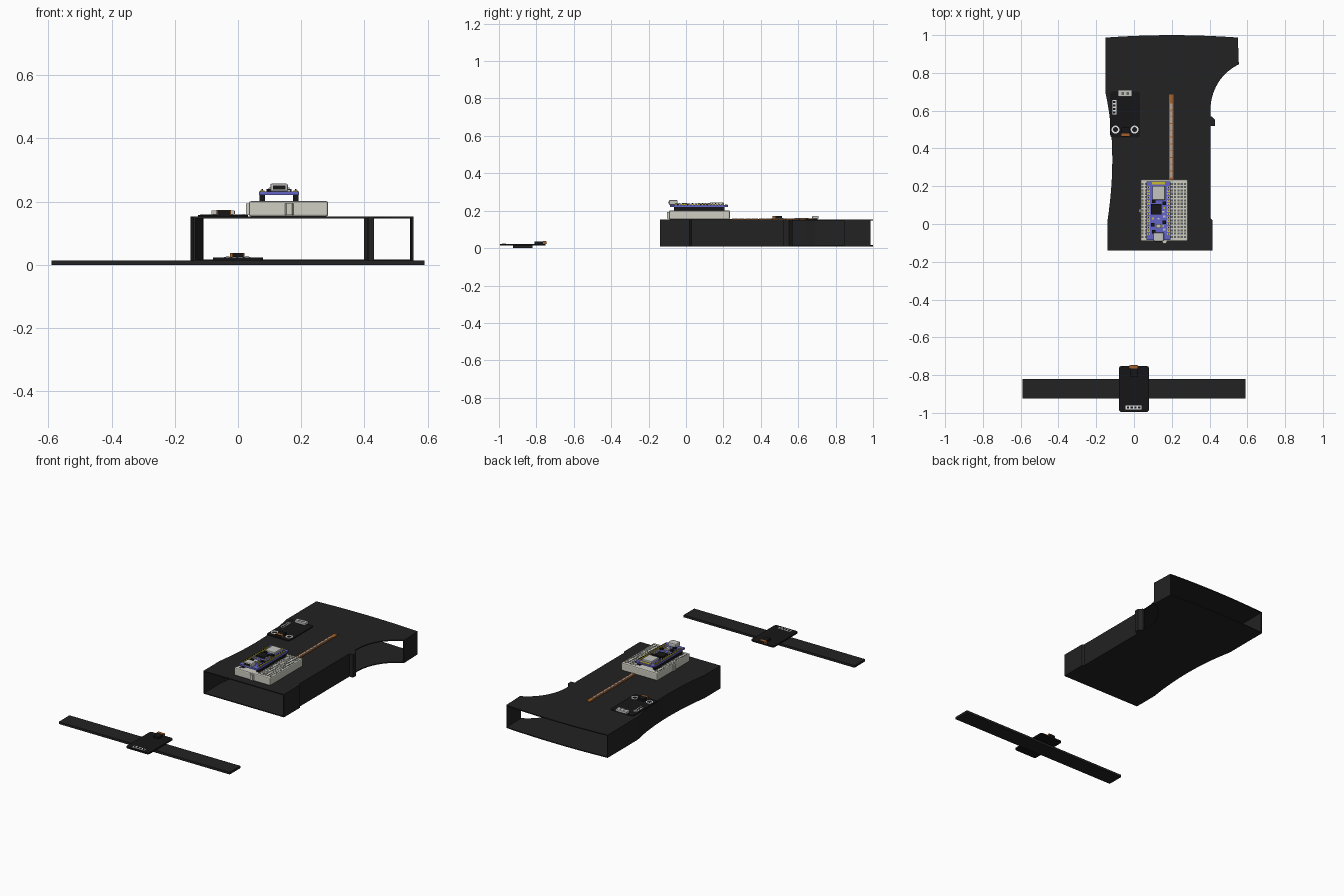
import bpy
import bmesh
from math import cos, sin, pi
from mathutils import Vector
from mathutils.geometry import interpolate_bezier

default_cube = bpy.data.objects.get("Cube")
if default_cube:
    bpy.data.objects.remove(default_cube, do_unlink=True)


def make_material(name, red, green, blue, roughness=0.7):
    material = bpy.data.materials.new(name)
    material.use_nodes = True
    colour = (red, green, blue, 1)
    material.diffuse_color = colour
    shader = material.node_tree.nodes["Principled BSDF"]
    shader.inputs["Base Color"].default_value = colour
    shader.inputs["Roughness"].default_value = roughness
    return material


CASE = make_material("case black", .016, .016, .016)
CHIP = make_material("chip black", .008, .008, .009)
CREAM = make_material("breadboard cream", .62, .62, .55)
HOLE = make_material("hole grey", .13, .13, .12)
BLUE = make_material("circuit blue", .13, .13, .58)
GOLD = make_material("pad yellow", .6, .5, .03)
SILVER = make_material("metal silver", .55, .55, .53)
WHITE = make_material("print white", .85, .85, .85)
BROWN = make_material("copper brown", .4, .12, .02)
STRIPE = make_material("stripe grey", .45, .36, .32)


def finish(name, bm, material):
    bmesh.ops.recalc_face_normals(bm, faces=bm.faces)
    mesh = bpy.data.meshes.new(name)
    bm.to_mesh(mesh)
    bm.free()
    mesh.materials.append(material)
    part = bpy.data.objects.new(name, mesh)
    bpy.context.scene.collection.objects.link(part)
    return part


def bevel(part, width, segments=2):
    modifier = part.modifiers.new("soft edges", "BEVEL")
    modifier.width = width
    modifier.segments = segments
    return part


def boxes(name, material, centres, size, bottom):
    """One mesh of equal boxes standing at the given height."""
    bm = bmesh.new()
    for x, y in centres:
        verts = bmesh.ops.create_cube(bm, size=1)["verts"]
        bmesh.ops.scale(bm, vec=size, verts=verts)
        bmesh.ops.translate(bm, vec=(x, y, bottom + size[2] / 2), verts=verts)
    return finish(name, bm, material)


def box(name, material, centre, size, bottom):
    return boxes(name, material, [centre], size, bottom)


def prism(name, material, outline, bottom, height):
    bm = bmesh.new()
    face = bm.faces.new([bm.verts.new((p[0], p[1], bottom)) for p in outline])
    extruded = bmesh.ops.extrude_face_region(bm, geom=[face])["geom"]
    verts = [v for v in extruded if isinstance(v, bmesh.types.BMVert)]
    bmesh.ops.translate(bm, vec=(0, 0, height), verts=verts)
    return finish(name, bm, material)


def wall(name, path, thickness, bottom, height):
    """Thin wall that grows to the left of its path."""
    inner = []
    for i, point in enumerate(path):
        before, after = path[max(i - 1, 0)], path[min(i + 1, len(path) - 1)]
        along = (Vector(after) - Vector(before)).normalized()
        inner.append((point[0] - along.y * thickness, point[1] + along.x * thickness))
    return prism(name, CASE, list(path) + inner[::-1], bottom, height)


def curve(start, handle_a, handle_b, end, steps=16):
    points = [Vector((*p, 0)) for p in (start, handle_a, handle_b, end)]
    return [(p.x, p.y) for p in interpolate_bezier(*points, steps)]


def rounded(centre, width, depth, radius, steps=4):
    outline = []
    for corner, (sx, sy) in enumerate([(1, 1), (-1, 1), (-1, -1), (1, -1)]):
        for step in range(steps + 1):
            angle = (corner + step / steps) * pi / 2
            outline.append((centre[0] + sx * (width / 2 - radius) + radius * cos(angle),
                            centre[1] + sy * (depth / 2 - radius) + radius * sin(angle)))
    return outline


def ring(name, material, centre, outer, inner, bottom, height, sides=20):
    bm = bmesh.new()
    loops = []
    for radius, z in [(outer, bottom), (outer, bottom + height),
                      (inner, bottom + height), (inner, bottom)]:
        loops.append([bm.verts.new((centre[0] + radius * cos(2 * pi * i / sides),
                                    centre[1] + radius * sin(2 * pi * i / sides), z))
                      for i in range(sides)])
    for k in range(len(loops)):
        a, b = loops[k], loops[(k + 1) % len(loops)]
        for i in range(sides):
            j = (i + 1) % sides
            bm.faces.new((a[i], a[j], b[j], b[i]))
    return finish(name, bm, material)


def line(start, pitch, count):
    return [start + pitch * i for i in range(count)]


# Hollow case: two matching plates joined by thin side walls, open at both ends
BASE, TOP, PLATE = .01, .153, .006
right_side = [(.415, -.14), (.415, .02), (.405, .03), (.405, .57)]
scoop = curve((.405, .57), (.395, .7), (.46, .8), (.555, .845))
rear_edge = curve((.55, .987), (.32, 1.004), (.08, 1.004), (-.15, .987))
waist = curve((-.15, .69), (-.105, .48), (-.105, .25), (-.14, .02))
left_side = [rear_edge[-1]] + waist + [(-.14, -.14)]
outline = right_side + scoop[1:] + rear_edge + left_side[1:]
inside = TOP - BASE - 2 * PLATE
prism("case_bottom", CASE, outline, BASE, PLATE)
prism("case_top", CASE, outline, TOP - PLATE, PLATE)
for name, path in [("case_right_front_wall", right_side),
                   ("case_right_rear_wall", [scoop[-1], rear_edge[0]]),
                   ("case_left_wall", left_side)]:
    wall(name, path, PLATE, BASE + PLATE, inside)
prism("case_side_lug", CASE, [(.4, .52), (.43, .52), (.43, .55), (.41, .57), (.4, .57)],
      BASE, TOP - BASE)

# Solderless breadboard with its holes and joining tabs
bread = (.16, .072)
bevel(box("breadboard", CREAM, bread, (.25, .325, .048), TOP), .006)
bread_top = TOP + .048
PITCH = .0176
rows = line(bread[1] - 8 * PITCH, PITCH, 17)
columns = line(.2, PITCH, 5) + line(.046, PITCH, 2)
boxes("breadboard_holes", HOLE, [(x, y) for x in columns for y in rows],
      (.011, .011, .002), bread_top - .001)
prism("breadboard_front_tab", CREAM,
      [(.148, -.089), (.153, -.102), (.171, -.102), (.176, -.089)], TOP + .005, .036)
box("breadboard_side_tab", CREAM, (.033, .07), (.014, .02, .036), TOP + .005)

# Controller board raised on two pin headers
board = (.13, .07)
edges = [board[0] - .053, board[0] + .053]
board_low = bread_top + .02
board_top = board_low + .01
boxes("pin_headers", CHIP, [(x, board[1]) for x in edges], (.018, .27, .02), bread_top)
box("controller_board", BLUE, board, (.126, .31, .01), board_low)
pads = line(board[1] - 7 * PITCH, PITCH, 15)
boxes("controller_pads", GOLD, [(x, y) for x in edges for y in pads],
      (.014, .011, .004), board_top)
boxes("controller_pins", CHIP, [(x, y) for x in edges for y in pads],
      (.004, .004, .009), board_top)
box("antenna_strip", GOLD, (.13, .215), (.07, .014, .003), board_top)
bevel(box("radio_module", SILVER, (.13, .165), (.066, .074, .014), board_top), .003)
box("main_chip", CHIP, (.118, .078), (.056, .056, .008), board_top)
boxes("small_chips", CHIP, [(.16, .11), (.105, .12), (.16, .01), (.1, -.005), (.105, -.04)],
      (.018, .018, .008), board_top)
boxes("small_parts", SILVER, [(.155, .065), (.16, .04), (.13, .028), (.16, -.03)],
      (.012, .01, .007), board_top)
boxes("signal_lights", GOLD, [(.1, .03), (.16, .085), (.155, -.01)], (.01, .01, .007), board_top)
box("reset_button", SILVER, (.13, -.01), (.026, .022, .01), board_top)
bevel(box("usb_socket", SILVER, (.13, -.068), (.056, .046, .026), board_top), .006)
box("usb_opening", CHIP, (.13, -.0915), (.04, .002, .012), board_top + .007)

# Long flexible sensor strip
box("sensor_strip", BROWN, (.197, .455), (.026, .46, .004), TOP)
boxes("sensor_stripes", STRIPE, [(.197, y) for y in line(.262, .036, 11)],
      (.011, .032, .002), TOP + .004)


def sensor_module(prefix, centre, bottom, height):
    """Rounded sensor board with a socket block on its rear or front edge."""
    return prism(prefix + "_board", CHIP, rounded(centre, .158, .245, .014), bottom, height)


def pad_row(prefix, centre, length, upright, bottom):
    turn = (lambda a, b: (b, a)) if upright else (lambda a, b: (a, b))
    box(prefix + "_pad_plate", WHITE, centre, (*turn(length, .021), .002), bottom)
    spots = [turn(d, 0) for d in line(-length * .36, length * .24, 4)]
    boxes(prefix + "_pad_holes", CHIP, [(centre[0] + a, centre[1] + b) for a, b in spots],
          (.012, .012, .001), bottom + .002)


# Sensor module on the case
low = TOP + .005
sensor_module("case_module", (-.047, .58), TOP, .005)
bevel(box("case_module_plug", SILVER, (-.047, .692), (.074, .034, .014), low), .002)
boxes("case_module_plug_slots", HOLE, [(-.06, .69), (-.034, .69)], (.014, .016, .002), low + .013)
pad_row("case_module", (-.104, .618), .076, True, low)
for name, x in [("left", .003), ("right", -.098)]:
    ring("case_module_ring_" + name, WHITE, (x, .5), .021, .013, low, .002)
box("case_module_block", CHIP, (-.045, .487), (.04, .05, .014), low)
box("case_module_contact", BROWN, (-.045, .472), (.046, .014, .015), low)

# Separate strap with its own sensor module
strap_top = .014
box("strap", CASE, (0, -.872), (1.18, .105, strap_top), 0)
sensor_module("strap_module", (0, -.873), strap_top, .009)
low = strap_top + .009
pad_row("strap_module", (-.002, -.972), .084, False, low)
box("strap_module_block", CHIP, (0, -.778), (.036, .062, .013), low)
box("strap_module_contact", BROWN, (-.003, -.757), (.046, .016, .014), low)
